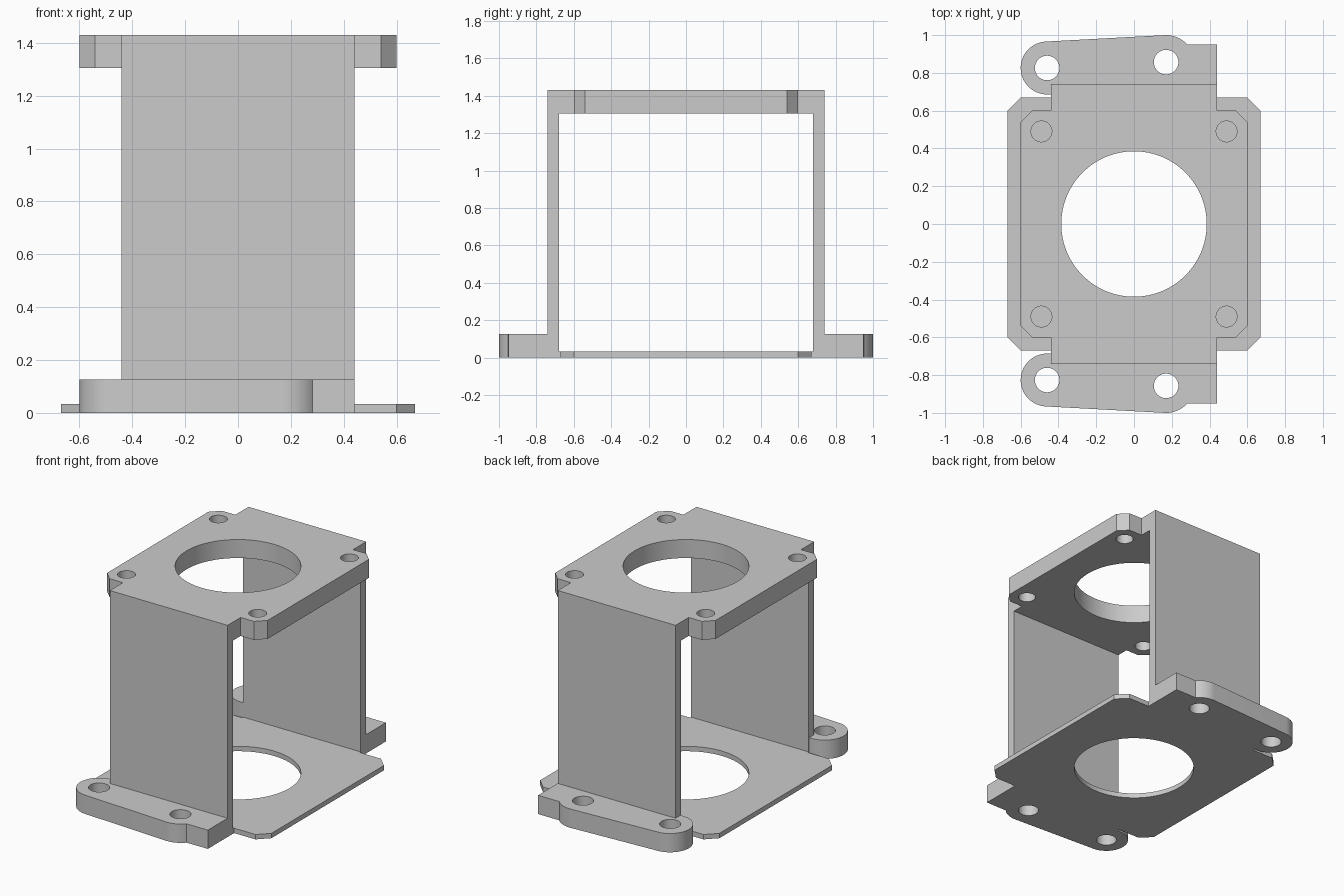
import bpy, bmesh
from math import sin, cos, radians, pi

cube = bpy.data.objects.get("Cube")
if cube:
    bpy.data.objects.remove(cube, do_unlink=True)

grey = bpy.data.materials.new("plain grey")
grey.use_nodes = True
grey.diffuse_color = (0.6, 0.6, 0.6, 1)
grey.node_tree.nodes["Principled BSDF"].inputs["Base Color"].default_value = (0.6, 0.6, 0.6, 1)


def arc(cx, cy, r, start, end, n=16):
    """Points along an arc, angles in degrees."""
    angles = [radians(start + (end - start) * i / n) for i in range(n + 1)]
    return [(cx + r * cos(a), cy + r * sin(a)) for a in angles]


def circle(cx, cy, r, n=64):
    return [(cx + r * cos(2 * pi * i / n), cy + r * sin(2 * pi * i / n)) for i in range(n)]


def plate(name, loops, z0, z1):
    """Extrude an outline, with any hole loops, from z0 up to z1."""
    curve = bpy.data.curves.new(name, "CURVE")
    curve.dimensions = "2D"
    curve.fill_mode = "BOTH"
    curve.extrude = (z1 - z0) / 2
    for loop in loops:
        spline = curve.splines.new("POLY")
        spline.points.add(len(loop) - 1)
        for point, (x, y) in zip(spline.points, loop):
            point.co = (x, y, 0, 1)
        spline.use_cyclic_u = True
    helper = bpy.data.objects.new(name + " outline", curve)
    bpy.context.collection.objects.link(helper)
    bpy.context.view_layer.update()
    mesh = bpy.data.meshes.new_from_object(
        helper.evaluated_get(bpy.context.evaluated_depsgraph_get()))
    bpy.data.objects.remove(helper, do_unlink=True)

    # Weld the caps to the sides and make the normals face outward
    bm = bmesh.new()
    bm.from_mesh(mesh)
    bmesh.ops.remove_doubles(bm, verts=bm.verts, dist=0.0005)
    bmesh.ops.translate(bm, verts=bm.verts, vec=(0, 0, (z0 + z1) / 2))
    bmesh.ops.recalc_face_normals(bm, faces=bm.faces)
    bm.to_mesh(mesh)
    bm.free()
    mesh.name = name
    mesh.materials.clear()
    mesh.materials.append(grey)
    obj = bpy.data.objects.new(name, mesh)
    bpy.context.collection.objects.link(obj)
    bpy.ops.object.select_all(action="DESELECT")
    obj.select_set(True)
    bpy.context.view_layer.objects.active = obj
    bpy.ops.object.shade_smooth_by_angle(angle=radians(25))
    return obj


def chamfered_outline(half, chamfer, neck, reach):
    """Square with cut corners and a centre tongue towards front and back."""
    quarter = [(half, half - chamfer), (half - chamfer, half), (neck, half), (neck, reach)]
    back = quarter + [(-x, y) for x, y in reversed(quarter)]
    return back + [(-x, -y) for x, y in back]


NECK, INNER, OUTER = 0.44, 0.68, 0.74
TAB_TOP, TOP_UNDER, TOP = 0.127, 1.305, 1.43
bore = circle(0, 0, 0.385, 96)

# Thin base plate and thick top plate with corner screw holes
plate("base_plate", [chamfered_outline(0.67, 0.07, NECK, INNER), bore], 0, 0.033)
screws = [circle(sx * 0.49, sy * 0.49, 0.055) for sx in (-1, 1) for sy in (-1, 1)]
plate("top_plate", [chamfered_outline(0.6, 0.06, NECK, INNER), bore] + screws, TOP_UNDER, TOP)

# Mounting tab outline: straight end, shallow lobe, round ear
tab = [(NECK, INNER), (NECK, 0.95)]
tab += arc(0.17, 0.85, 0.15, 42, 93)
tab += arc(-0.46, 0.826, 0.14, 93, 270, 32)
tab += [(-NECK, 0.686), (-NECK, INNER)]
tab_loops = [tab, circle(-0.46, 0.826, 0.065), circle(0.17, 0.857, 0.065)]

# Walls and mounting tabs, mirrored front to back
for side, s in (("front", -1), ("back", 1)):
    plate(side + "_tab", [[(x, s * y) for x, y in loop] for loop in tab_loops], 0, TAB_TOP)
    wall = [(-NECK, s * INNER), (NECK, s * INNER), (NECK, s * OUTER), (-NECK, s * OUTER)]
    plate(side + "_wall", [wall], TAB_TOP, TOP)
